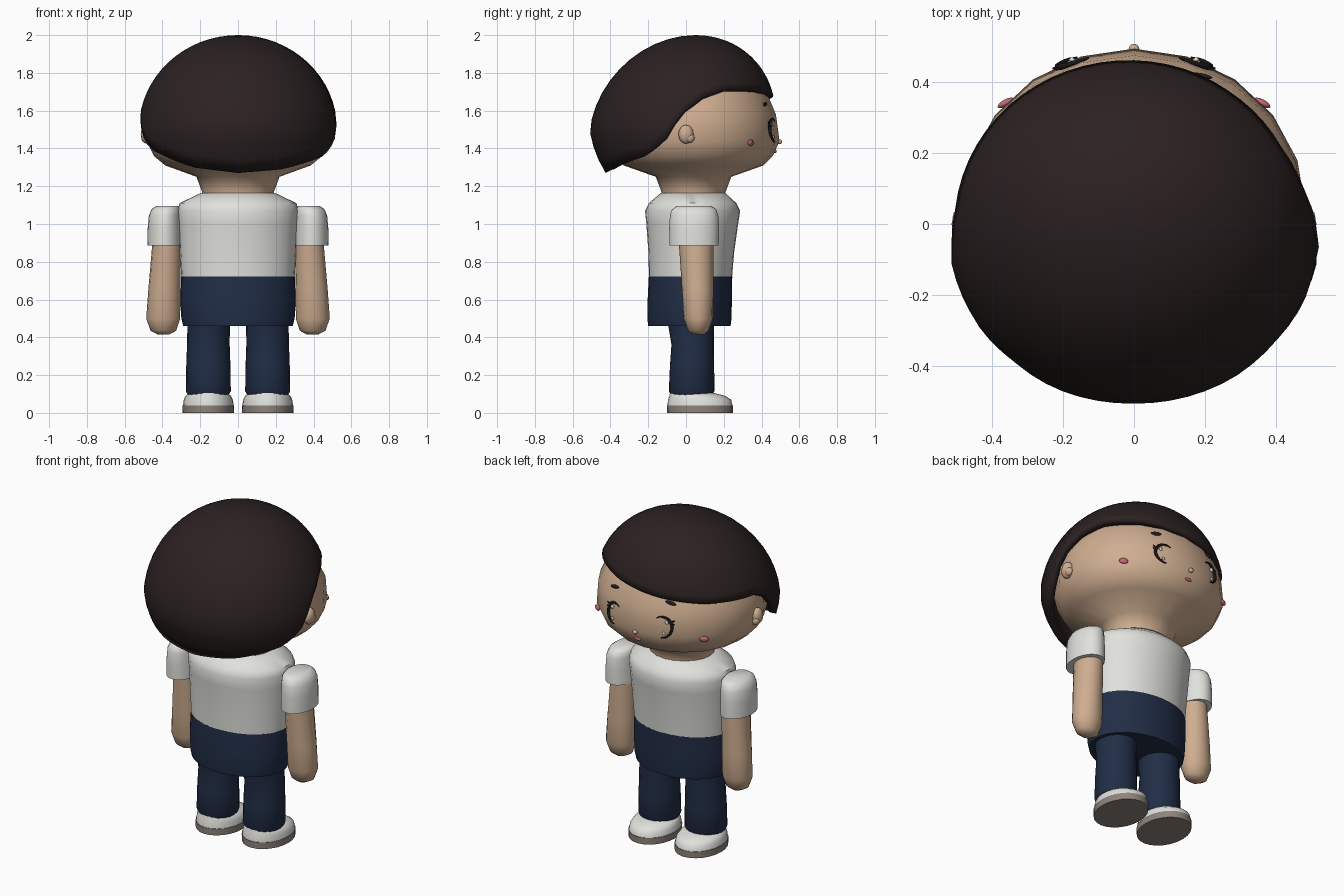
import bpy, bmesh, math
from mathutils import Vector

cube = bpy.data.objects.get("Cube")
if cube:
    bpy.data.objects.remove(cube, do_unlink=True)


def material(name, r, g, b):
    m = bpy.data.materials.new(name)
    m.use_nodes = True
    m.diffuse_color = (r, g, b, 1)
    bsdf = m.node_tree.nodes["Principled BSDF"]
    bsdf.inputs["Base Color"].default_value = (r, g, b, 1)
    bsdf.inputs["Roughness"].default_value = 0.8
    return m


SKIN = material("skin", 0.62, 0.42, 0.28)
HAIR = material("dark brown hair", 0.024, 0.015, 0.015)
WHITE = material("white cloth", 0.75, 0.75, 0.72)
NAVY = material("navy cloth", 0.015, 0.027, 0.062)
SOLE = material("taupe sole", 0.27, 0.23, 0.2)
PINK = material("pink", 0.55, 0.14, 0.18)
BLACK = material("black", 0.01, 0.008, 0.008)


def finish(name, bm, mat, angle=50):
    bmesh.ops.recalc_face_normals(bm, faces=bm.faces)
    me = bpy.data.meshes.new(name)
    bm.to_mesh(me)
    bm.free()
    me.materials.append(mat)
    for p in me.polygons:
        p.use_smooth = True
    me.set_sharp_from_angle(angle=math.radians(angle))
    ob = bpy.data.objects.new(name, me)
    bpy.context.collection.objects.link(ob)
    return ob


def loft(name, mat, rings, segs=20, side=1, angle=50):
    """Stack of ellipses (z, rx, ry, cx, cy), capped at both ends."""
    bm = bmesh.new()
    loops = []
    for z, rx, ry, cx, cy in rings:
        loops.append([bm.verts.new((cx * side + rx * math.sin(a), cy + ry * math.cos(a), z))
                      for a in (math.tau * i / segs for i in range(segs))])
    for a, b in zip(loops, loops[1:]):
        for i in range(segs):
            j = (i + 1) % segs
            bm.faces.new((a[i], a[j], b[j], b[i]))
    bm.faces.new(loops[0])
    bm.faces.new(loops[-1])
    return finish(name, bm, mat, angle)


def blob(name, mat, loc, size, turn=(0, 0, 0), segs=12):
    bm = bmesh.new()
    bmesh.ops.create_uvsphere(bm, u_segments=segs, v_segments=8, radius=1)
    bmesh.ops.scale(bm, vec=size, verts=bm.verts)
    ob = finish(name, bm, mat, 180)
    ob.location, ob.rotation_euler = loc, turn
    return ob


def interp(table, x):
    for (a, u), (b, v) in zip(table, table[1:]):
        if a <= x <= b:
            return u + (v - u) * (x - a) / (b - a)
    return table[-1][1]


# Head and neck
HEAD = [(1.14, .19, .17), (1.17, .19, .17), (1.25, .22, .2), (1.31, .385, .37), (1.36, .445, .42),
        (1.44, .485, .455), (1.58, .48, .436), (1.69, .425, .39), (1.82, .33, .3), (1.9, .18, .17)]
loft("head", SKIN, [(z, rx, ry, 0, .04) for z, rx, ry in HEAD], 20, angle=70)


def face_point(x, z, lift=0.0):
    rx = interp([(h[0], h[1]) for h in HEAD], z)
    ry = interp([(h[0], h[2]) for h in HEAD], z)
    return Vector((x, .04 + ry * math.sqrt(max(0, 1 - (x / rx) ** 2)) + lift, z))


# Hair: dome whose lower edge follows a side-swept hairline (degrees from the face)
HAIRLINE = [(-180, 1.27), (-150, 1.3), (-115, 1.4), (-104, 1.48), (-96, 1.58), (-85, 1.63),
            (-45, 1.64), (-20, 1.66), (0, 1.68), (35, 1.715), (62, 1.72), (78, 1.68),
            (90, 1.6), (96, 1.52), (102, 1.44), (116, 1.36), (150, 1.29), (180, 1.27)]


def hair_cap(segs=64, rows=14):
    bm = bmesh.new()
    pole = bm.verts.new((0, .05, 2))
    columns = []
    for i in range(segs):
        deg = -180 + 360 * i / segs
        a = math.radians(deg)
        end = math.acos((interp(HAIRLINE, deg) - 1.5) / .5)
        col = []
        for k in range(1, rows + 1):
            phi = end * k / rows
            f, c = math.sin(phi), math.cos(phi)
            cy = -.02 + (.07 * c if c > 0 else -.065 * c)
            col.append(bm.verts.new((.525 * f * math.sin(a), cy + .49 * f * math.cos(a), 1.5 + .5 * c)))
        columns.append(col)
    for i in range(segs):
        p, q = columns[i], columns[(i + 1) % segs]
        bm.faces.new((pole, q[0], p[0]))
        for k in range(rows - 1):
            bm.faces.new((p[k], q[k], q[k + 1], p[k + 1]))
    ob = finish("hair", bm, HAIR, 60)
    mod = ob.modifiers.new("thickness", "SOLIDIFY")
    mod.thickness, mod.offset = .04, -1


hair_cap()

# Shirt and trouser hips
loft("shirt", WHITE, [(.72, .3, .22, 0, .024), (.85, .308, .227, 0, .028), (1.0, .315, .243, 0, .033),
                      (1.07, .32, .252, 0, .035), (1.11, .31, .232, 0, .035),
                      (1.165, .195, .17, 0, .037)], 32)
loft("hips", NAVY, [(.46, .29, .218, 0, .018), (.5, .3, .223, 0, .018), (.6, .305, .223, 0, .02),
                    (.722, .301, .221, 0, .024)], 32)

for label, s in (("left", 1), ("right", -1)):
    # Arms and sleeves
    loft(label + "_arm", SKIN, [(.415, .03, .03, .395, .065), (.435, .068, .055, .395, .065),
                                (.5, .09, .077, .396, .065), (.65, .085, .083, .39, .062),
                                (.95, .074, .093, .375, .052)], 16, s, 70)
    loft(label + "_sleeve", WHITE, [(.885, .09, .13, .39, .043), (.98, .088, .132, .39, .043),
                                    (1.045, .084, .128, .388, .043), (1.078, .076, .117, .382, .043),
                                    (1.095, .058, .092, .375, .043)], 20, s, 60)
    # Legs
    loft(label + "_leg", NAVY, [(.095, .108, .11, .157, .03), (.115, .119, .121, .157, .03),
                                (.25, .117, .117, .157, .032), (.36, .113, .112, .157, .035),
                                (.5, .112, .125, .155, .025)], 20, s)
    # Shoes
    loft(label + "_sole", SOLE, [(0, .136, .174, .157, .074), (.04, .137, .175, .157, .074)], 24, s)
    shoe = loft(label + "_shoe", WHITE, [(.04, .134, .172, .157, .074), (.07, .13, .167, .157, .072),
                                         (.09, .12, .148, .157, .06), (.106, .1, .115, .157, .03)],
                24, s, 70)
    # Ears
    blob(label + "_ear", SKIN, (s * .485, 0, 1.475), (.03, .04, .05))
    blob(label + "_earlobe", SKIN, (s * .49, .02, 1.455), (.022, .025, .025))
    # Eye outline: tapered arc open toward the nose
    cu = bpy.data.curves.new(label + "_eye_outline", "CURVE")
    cu.dimensions, cu.bevel_depth, cu.bevel_resolution = "3D", .008, 2
    cu.use_fill_caps = True
    steps = 16
    sp = cu.splines.new("POLY")
    sp.points.add(steps)
    for k in range(steps + 1):
        a = math.radians(125 - 215 * k / steps)
        p = face_point(s * (.16 + .056 * math.cos(a)), 1.495 + .062 * math.sin(a), .004)
        sp.points[k].co = (*p, 1)
        sp.points[k].radius = .35 + .75 * math.sin(math.pi * k / steps)
    cu.materials.append(BLACK)
    bpy.context.collection.objects.link(bpy.data.objects.new(cu.name, cu))
    # Outer lashes
    for k, z in enumerate((1.535, 1.515)):
        blob(f"{label}_lash_{k + 1}", BLACK, face_point(s * .217, z, .003), (.016, .004, .004),
             (0, -s * .5, 0), 8)
    # Eye glints
    blob(label + "_upper_glint", WHITE, face_point(s * .185, 1.525, .002), (.011, .006, .012))
    blob(label + "_lower_glint", WHITE, face_point(s * .175, 1.46, .002), (.009, .006, .009))
    # Brows and cheeks
    blob(label + "_brow", HAIR, face_point(s * .19, 1.635, .004), (.033, .007, .011), (0, s * .15, -s * .2))
    blob(label + "_cheek", PINK, face_point(s * .362, 1.43, .006), (.026, .01, .017), (0, 0, -s * .5))

# Nose and mouth
blob("nose", SKIN, face_point(0, 1.435, .002), (.015, .014, .013))
blob("mouth", PINK, face_point(0, 1.385, .001), (.024, .008, .009))
